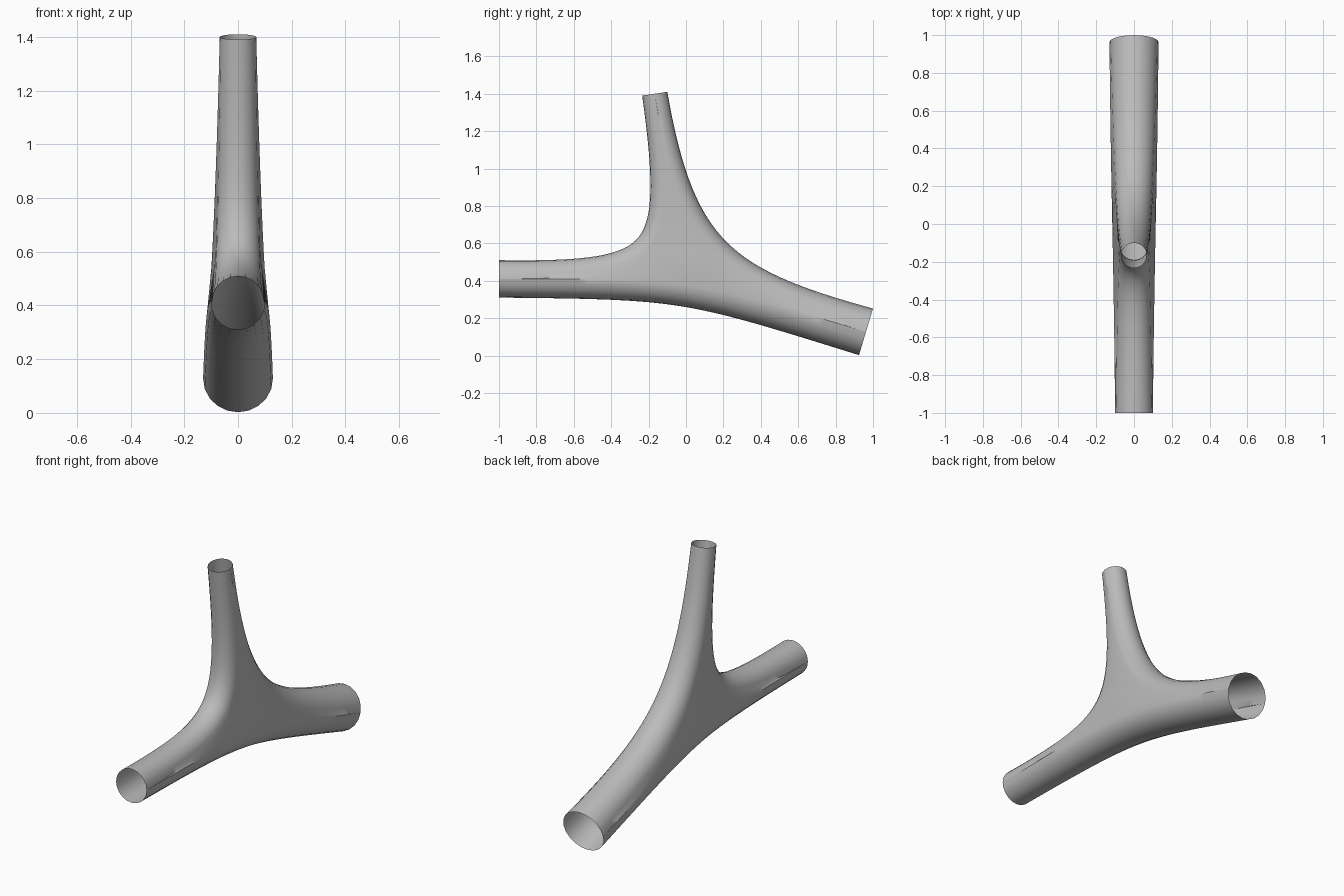
import bpy, bmesh, math
from mathutils import Vector

cube = bpy.data.objects.get("Cube")
if cube:
    bpy.data.objects.remove(cube, do_unlink=True)

STEPS = 48       # along each strip (even)
HALF_SIDES = 10  # around each half tube
X = Vector((1, 0, 0))

grey = bpy.data.materials.new("plain grey")
grey.use_nodes = True
colour = (0.5, 0.5, 0.5, 1)
grey.diffuse_color = colour
grey.node_tree.nodes["Principled BSDF"].inputs["Base Color"].default_value = colour

# Open tube ends: centre, outward axis, radius
front = (Vector((0, -1, 0.41)), Vector((0, -1, 0)), 0.10)
back = (Vector((0, 0.9625, 0.127)), Vector((0, 0.957, -0.287)).normalized(), 0.13)
top = (Vector((0, -0.167, 1.40)), Vector((0, -0.147, 0.989)).normalized(), 0.068)

bm = bmesh.new()


def half_tube(start, end, handle):
    """Sweep a half circle along a curve joining two ends; return its rows."""
    (a, da, ra), (b, db, rb) = start, end
    p, q = a - da * handle, b - db * handle
    rows = []
    for i in range(STEPS + 1):
        t = i / STEPS
        s = 1 - t
        centre = a * s**3 + p * 3 * s * s * t + q * 3 * s * t * t + b * t**3
        tangent = (p - a) * s * s + (q - p) * 2 * s * t + (b - q) * t * t
        outward = tangent.cross(X).normalized()
        radius = ra * s + rb * t
        row = []
        for j in range(HALF_SIDES + 1):
            ang = math.pi * j / HALF_SIDES
            row.append(bm.verts.new(centre + radius * (X * math.cos(ang) + outward * math.sin(ang))))
        rows.append(row)
    for r0, r1 in zip(rows, rows[1:]):
        for j in range(HALF_SIDES):
            bm.faces.new((r0[j], r0[j + 1], r1[j + 1], r1[j]))
    return rows


# Three half tubes, each running round the outside of the junction
strips = [half_tube(top, front, 0.90),
          half_tube(front, back, 1.0),
          half_tube(back, top, 0.84)]

# Flat webs on both sides: a ladder down each arm and a triangle in the middle
mid = STEPS // 2
for side in (0, -1):
    for k in range(3):
        before, after = strips[k], strips[(k + 1) % 3]
        for i in range(mid):
            bm.faces.new((after[i][side], after[i + 1][side],
                          before[STEPS - i - 1][side], before[STEPS - i][side]))
    bm.faces.new([s[mid][side] for s in strips])

# Weld the seams and point all faces outward
bmesh.ops.remove_doubles(bm, verts=bm.verts, dist=0.0003)
bmesh.ops.recalc_face_normals(bm, faces=bm.faces)
lowest = min(bm.faces, key=lambda f: f.calc_center_median().z)
if lowest.normal.z > 0:
    bmesh.ops.reverse_faces(bm, faces=bm.faces)

mesh = bpy.data.meshes.new("branch_junction")
bm.to_mesh(mesh)
bm.free()
mesh.materials.append(grey)
junction = bpy.data.objects.new("branch_junction", mesh)
bpy.context.collection.objects.link(junction)
bpy.context.view_layer.objects.active = junction
junction.select_set(True)
bpy.ops.object.shade_smooth_by_angle(angle=math.radians(40))
